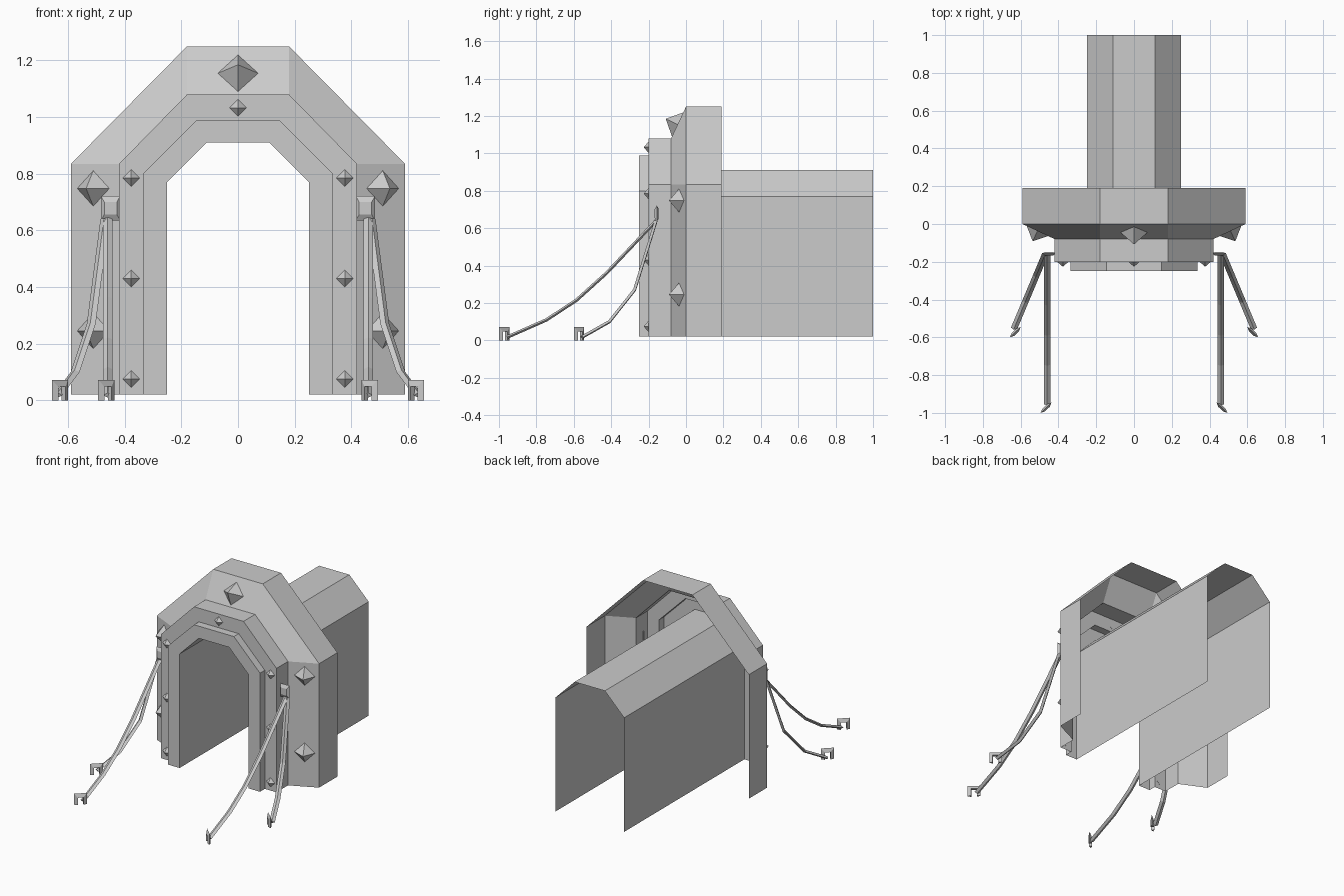
import bpy
import bmesh
from mathutils import Vector

cube = bpy.data.objects.get("Cube")
if cube:
    bpy.data.objects.remove(cube, do_unlink=True)

grey = bpy.data.materials.new("stone grey")
grey.use_nodes = True
colour = (0.6, 0.6, 0.6, 1)
grey.diffuse_color = colour
grey.node_tree.nodes["Principled BSDF"].inputs["Base Color"].default_value = colour


def make(name, verts, faces, fix_normals=True):
    """Mesh object from computed points and faces."""
    bm = bmesh.new()
    vs = [bm.verts.new(v) for v in verts]
    for f in faces:
        bm.faces.new([vs[i] for i in f])
    if fix_normals:
        bmesh.ops.recalc_face_normals(bm, faces=bm.faces)
    mesh = bpy.data.meshes.new(name)
    bm.to_mesh(mesh)
    bm.free()
    mesh.materials.append(grey)
    obj = bpy.data.objects.new(name, mesh)
    bpy.context.scene.collection.objects.link(obj)
    return obj


def loft(name, rings, closed=True, fix_normals=True):
    """Skin equal-length rings of points; closed rings get end caps."""
    n = len(rings[0])
    verts = [p for r in rings for p in r]
    faces = []
    for k in range(len(rings) - 1):
        for i in range(n if closed else n - 1):
            j = (i + 1) % n
            faces.append((k * n + i, k * n + j, (k + 1) * n + j, (k + 1) * n + i))
    if closed:
        faces.append(tuple(range(n)))
        faces.append(tuple(range((len(rings) - 1) * n, len(verts))))
    return make(name, verts, faces, fix_normals)


# Stepped archway shell, continuing into the tunnel; open below and behind
def arch(width, shoulder, crown, top, y):
    half = [(width, 0.02), (width, shoulder), (crown, top)]
    return [Vector((-x, y, z)) for x, z in half] + [Vector((x, y, z)) for x, z in reversed(half)]


tunnel = (0.25, 0.77, 0.11, 0.91)
lip = (0.335, 0.80, 0.145, 0.99)
step = (0.42, 0.835, 0.18, 1.08)
outer = (0.59, 0.835, 0.18, 1.25)
loft("archway_and_tunnel", [
    arch(*tunnel, 1.0), arch(*tunnel, -0.25),
    arch(*lip, -0.25), arch(*lip, -0.20),
    arch(*step, -0.20), arch(*step, -0.08),
    arch(*outer, 0.0), arch(*outer, 0.19)], closed=False, fix_normals=False)


# Pyramid studs, each standing on the face whose two in-plane axes are given
def stud(name, centre, side, up, size, height):
    c, u, v = Vector(centre), Vector(side).normalized(), Vector(up).normalized()
    normal = u.cross(v)
    base = c - normal * 0.003
    verts = [base + u * size, base + v * size, base - u * size, base - v * size, c + normal * height]
    make(name, verts, [(0, 1, 2, 3), (0, 1, 4), (1, 2, 4), (2, 3, 4), (3, 0, 4)])


stud("crown_stud", (0, -0.045, 1.155), (1, 0, 0), (0, 0.08, 0.17), 0.074, 0.07)
stud("small_crown_stud", (0, -0.20, 1.033), (1, 0, 0), (0, 0, 1), 0.034, 0.026)


# Cable with a flattened four-sided section
def cable(name, path):
    pts = [Vector(p) for p in path]
    plan = pts[-1] - pts[0]
    side = Vector((plan.y, -plan.x, 0)).normalized()
    rings = []
    for i, p in enumerate(pts):
        t = (pts[min(i + 1, len(pts) - 1)] - pts[max(i - 1, 0)]).normalized()
        up = side.cross(t)
        rings.append([p + side * 0.017, p + up * 0.009, p - side * 0.017, p - up * 0.009])
    loft(name, rings)


# Ground staple: inverted U with a ridge along its outside
def staple(name, start, end):
    a, b = Vector((*start, 0)), Vector((*end, 0))
    along = (b - a).normalized()
    across = Vector((-along.y, along.x, 0)) * 0.01
    inset, height = along * 0.022, 0.072
    top, under = Vector((0, 0, height)), Vector((0, 0, height - 0.024))
    rings = []
    for out, inner in [(a, a + inset), (a + top, a + inset + under),
                       (b + top, b - inset + under), (b, b - inset)]:
        rings.append([out, inner + across, inner - across])
    loft(name, rings)


# Bevelled cable anchor on the side of the step
def anchor(name, x):
    def ring(w, h, y):
        return [Vector((x + i * w, y, 0.678 + k * h)) for i, k in ((-1, -1), (1, -1), (1, 1), (-1, 1))]
    loft(name, [ring(0.022, 0.03, -0.148), ring(0.034, 0.043, -0.156), ring(0.022, 0.022, -0.168)])


for s, label in ((1, "left"), (-1, "right")):
    for z, level in ((0.748, "upper"), (0.245, "lower")):
        stud(f"{label}_{level}_stud", (s * 0.511, -0.037, z), (0.17, s * 0.08, 0), (0, 0, 1), 0.066, 0.06)
    for i, z in enumerate((0.075, 0.43, 0.785)):
        stud(f"{label}_small_stud_{i + 1}", (s * 0.377, -0.20, z), (1, 0, 0), (0, 0, 1), 0.034, 0.026)
    anchor(f"{label}_anchor", s * 0.45)
    long_path = [(-0.16, 0.64), (-0.425, 0.36), (-0.586, 0.215), (-0.746, 0.11), (-0.955, 0.018)]
    cable(f"{label}_long_cable", [(s * 0.46, y, z) for y, z in long_path])
    short_path = [(-0.16, 0.64), (-0.275, 0.27), (-0.41, 0.10), (-0.555, 0.018)]
    cable(f"{label}_short_cable", [(s * (0.47 - (y + 0.16) * 0.42), y, z) for y, z in short_path])
    staple(f"{label}_long_cable_staple", (s * 0.437, -0.945), (s * 0.494, -1.0))
    staple(f"{label}_short_cable_staple", (s * 0.60, -0.545), (s * 0.657, -0.60))
